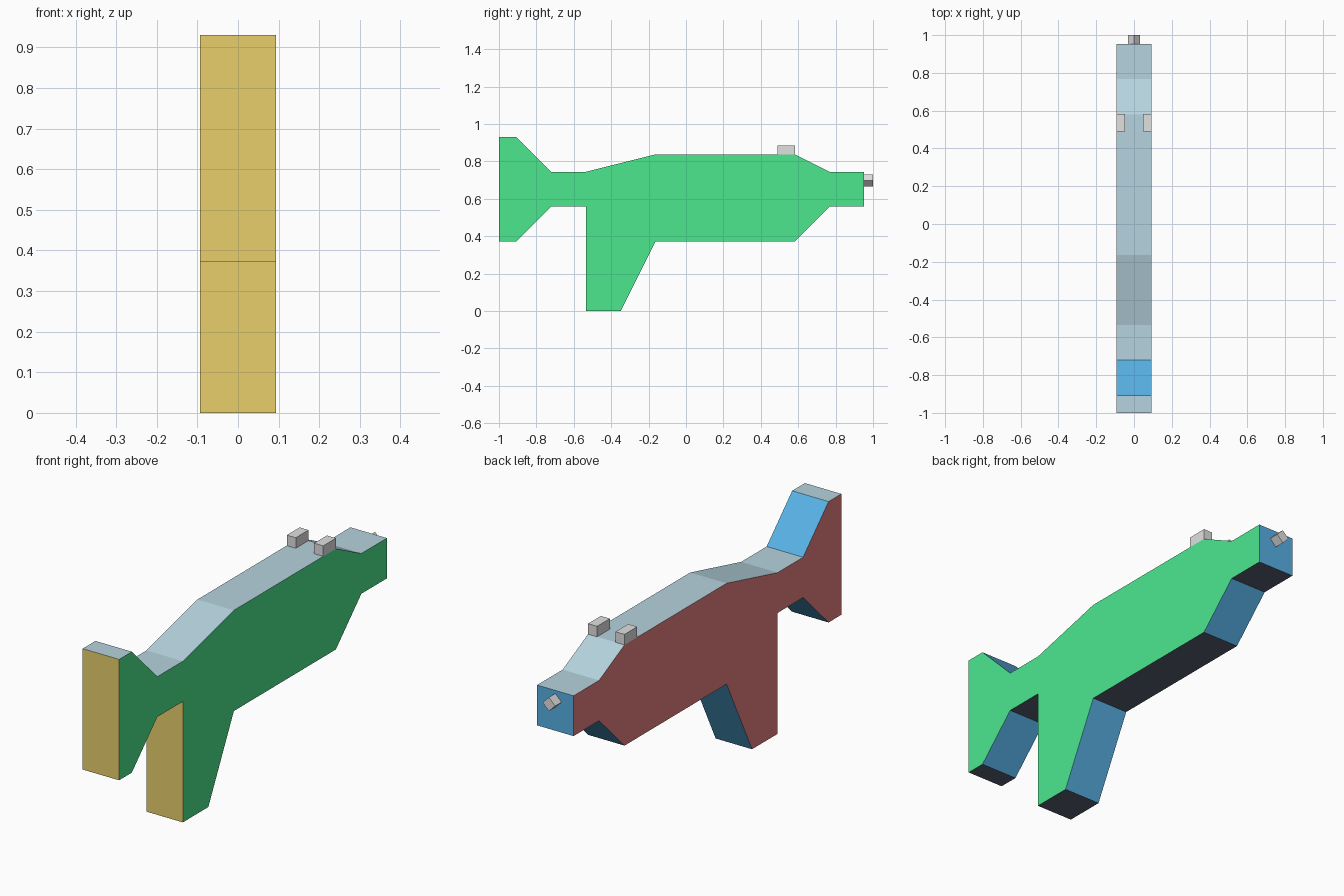
import bpy, bmesh, math
from mathutils import Matrix

if "Cube" in bpy.data.objects:
    bpy.data.objects.remove(bpy.data.objects["Cube"])


def make_material(name, hex_colour):
    def linear(c):
        return c / 12.92 if c <= 0.04045 else ((c + 0.055) / 1.055) ** 2.4
    rgba = [linear(int(hex_colour[i:i + 2], 16) / 255) for i in (0, 2, 4)] + [1]
    mat = bpy.data.materials.new(name)
    mat.use_nodes = True
    mat.diffuse_color = rgba
    mat.node_tree.nodes["Principled BSDF"].inputs["Base Color"].default_value = rgba
    return mat


# One colour for each facing direction of the body
DIRECTIONS = ["front", "back", "right", "left", "top", "bottom"]
body_mats = [make_material(name, colour) for name, colour in (
    ("gold", "EED56E"), ("sky_blue", "58B1E5"), ("salmon_red", "EB8383"),
    ("green", "4CE88F"), ("pale_blue", "B6D3DF"), ("slate", "586273"))]
grey = make_material("light_grey", "E2E1E1")


def facing(n):
    if abs(n.x) > 0.7:
        side = "left" if n.x > 0 else "right"
    elif abs(n.y) > abs(n.z) - 0.05:   # diagonal slopes count as front or back
        side = "back" if n.y > 0 else "front"
    else:
        side = "top" if n.z > 0 else "bottom"
    return DIRECTIONS.index(side)


def add_object(name, bm, mats):
    mesh = bpy.data.meshes.new(name)
    bm.to_mesh(mesh)
    bm.free()
    for mat in mats:
        mesh.materials.append(mat)
    obj = bpy.data.objects.new(name, mesh)
    bpy.context.collection.objects.link(obj)


def add_box(name, centre, size, roll=0):
    bm = bmesh.new()
    bmesh.ops.create_cube(bm, size=1, matrix=Matrix.Translation(centre)
                          @ Matrix.Rotation(roll, 4, "Y") @ Matrix.Diagonal((*size, 1)))
    add_object(name, bm, [grey])


# Body, tail and lower fin: one side profile (y, z) extruded across the width
HALF = 0.093
profile = [(-1, .372), (-.907, .372), (-.721, .558), (-.535, .558), (-.535, 0),
           (-.349, 0), (-.163, .372), (.581, .372), (.767, .558), (.953, .558),
           (.953, .744), (.767, .744), (.581, .837), (-.163, .837),
           (-.535, .744), (-.721, .744), (-.907, .93), (-1, .93)]
bm = bmesh.new()
face = bm.faces.new([bm.verts.new((-HALF, y, z)) for y, z in profile])
grown = bmesh.ops.extrude_face_region(bm, geom=[face])["geom"]
bmesh.ops.translate(bm, vec=(2 * HALF, 0, 0),
                    verts=[v for v in grown if isinstance(v, bmesh.types.BMVert)])
bmesh.ops.recalc_face_normals(bm, faces=bm.faces)
bm.normal_update()
for f in bm.faces:
    f.material_index = facing(f.normal)
add_object("body", bm, body_mats)

# Pair of eye blocks on the back
for side, sign in (("left", 1), ("right", -1)):
    add_box(side + "_eye_block", (sign * 0.07, .535, .861), (.046, .093, .049))

# Diamond-shaped peg on the nose
add_box("nose_peg", (0, .976, .698), (.045, .048, .045), math.radians(45))
